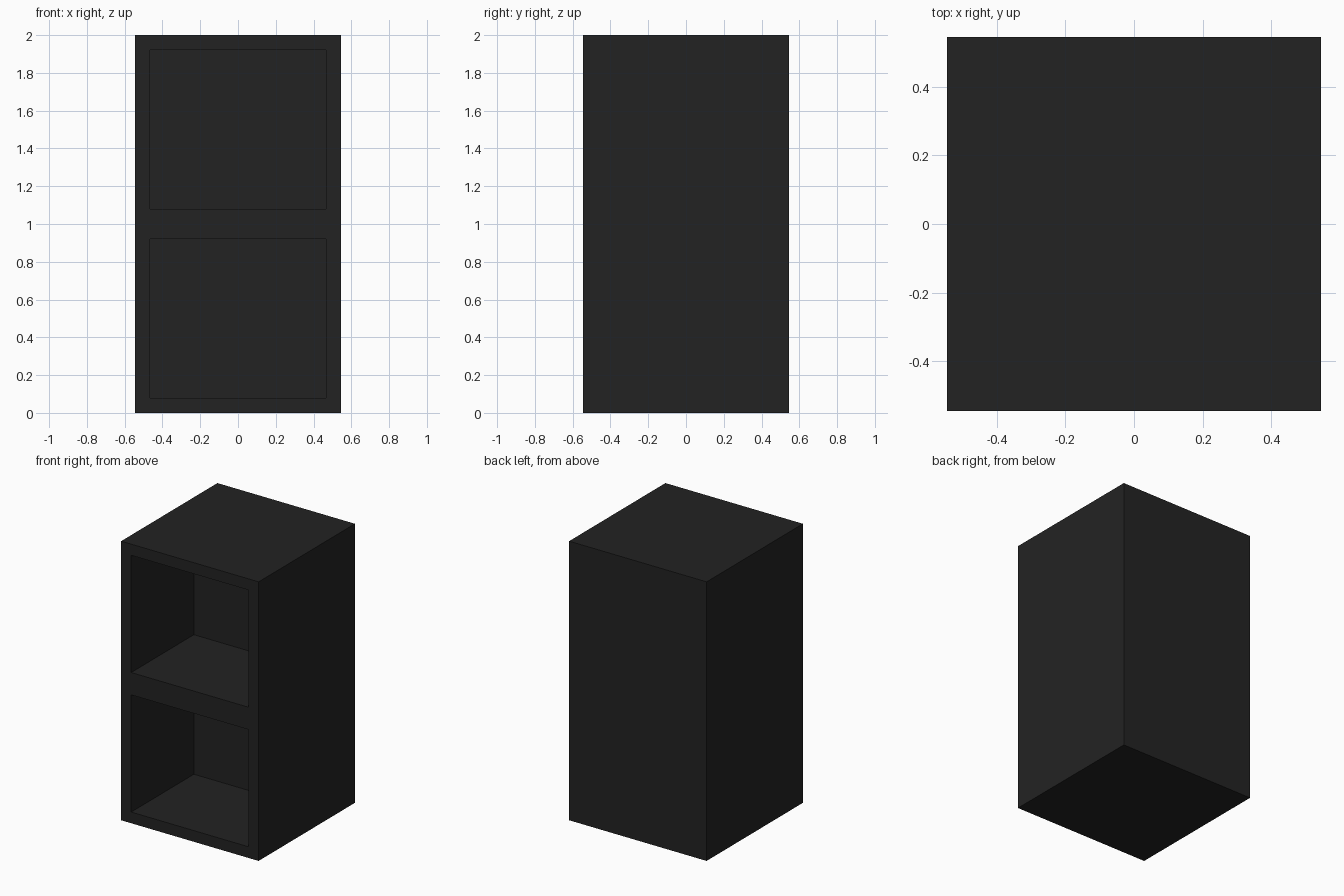
import bpy
import bmesh
from mathutils import Vector

if "Cube" in bpy.data.objects:
    bpy.data.objects.remove(bpy.data.objects["Cube"], do_unlink=True)

WIDTH, HEIGHT = 1.09, 2.0
BOARD = 0.08     # board thickness around each opening
RECESS = 0.71    # depth of the compartments

# Near-black finish
black = bpy.data.materials.new("charcoal_black")
black.use_nodes = True
colour = (0.0165, 0.0165, 0.0165, 1)
black.diffuse_color = colour
black.node_tree.nodes["Principled BSDF"].inputs["Base Color"].default_value = colour

# Solid carcass standing on the floor
bm = bmesh.new()
bmesh.ops.create_cube(bm, size=1)
bmesh.ops.scale(bm, vec=(WIDTH, WIDTH, HEIGHT), verts=bm.verts)
bmesh.ops.translate(bm, vec=(0, 0, HEIGHT / 2), verts=bm.verts)


def front_faces():
    bm.normal_update()
    return [f for f in bm.faces if f.normal.y < -0.9]


# Split the front into an upper and a lower bay
bmesh.ops.bisect_plane(bm, geom=bm.verts[:] + bm.edges[:] + bm.faces[:],
                       plane_co=Vector((0, 0, HEIGHT / 2)), plane_no=Vector((0, 0, 1)))
bays = front_faces()

# Frame each bay, then push it back into an open compartment
bmesh.ops.inset_individual(bm, faces=bays, thickness=BOARD, use_even_offset=True)
bm.normal_update()
bmesh.ops.inset_individual(bm, faces=bays, thickness=0, depth=-RECESS)
bm.normal_update()

mesh = bpy.data.meshes.new("shelf_cabinet")
bm.to_mesh(mesh)
bm.free()
mesh.materials.append(black)
cabinet = bpy.data.objects.new("shelf_cabinet", mesh)
bpy.context.scene.collection.objects.link(cabinet)
